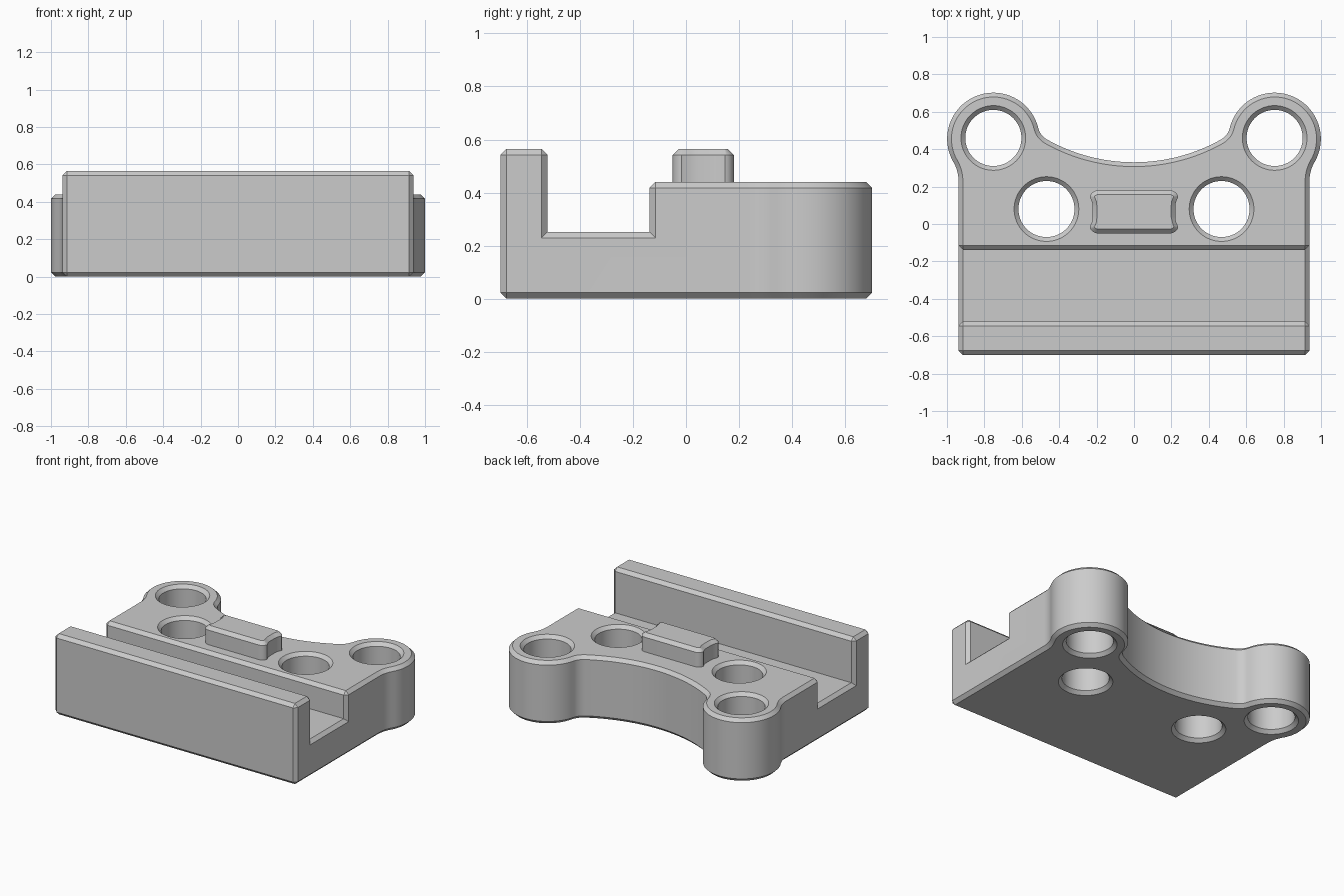
import bpy, bmesh
from math import sin, cos, pi, atan2, hypot, radians, sqrt
from mathutils import Vector

CHAMFER = 0.023
HALF_W, FRONT, TOP, WALL_TOP = 0.938, -0.70, 0.44, 0.565
LOBE, LOBE_R = Vector((0.752, 0.455)), 0.247
HOLES = [(0.752, 0.46), (0.468, 0.08)]
HOLE_R = 0.15

if "Cube" in bpy.data.objects:
    bpy.data.objects.remove(bpy.data.objects["Cube"])

grey = bpy.data.materials.new("plain grey")
grey.use_nodes = True
grey.diffuse_color = (0.6, 0.6, 0.6, 1)
grey.node_tree.nodes["Principled BSDF"].inputs["Base Color"].default_value = grey.diffuse_color


def arc(c, r, a0, a1, n):
    return [Vector((c[0] + r * cos(a0 + (a1 - a0) * i / n),
                    c[1] + r * sin(a0 + (a1 - a0) * i / n))) for i in range(n + 1)]


def angle(a, b):
    return atan2(b[1] - a[1], b[0] - a[0])


def prism(bm, outline, vec):
    """Extrude a flat loop of 3D points along a vector."""
    face = bm.faces.new([bm.verts.new(p) for p in outline])
    ext = bmesh.ops.extrude_face_region(bm, geom=[face])
    bmesh.ops.translate(bm, vec=vec, verts=[g for g in ext["geom"] if isinstance(g, bmesh.types.BMVert)])
    bmesh.ops.recalc_face_normals(bm, faces=bm.faces)


def make(name, bm):
    me = bpy.data.meshes.new(name)
    bm.to_mesh(me)
    bm.free()
    ob = bpy.data.objects.new(name, me)
    bpy.context.scene.collection.objects.link(ob)
    me.materials.append(grey)
    return ob


def cut(ob, cutter):
    mod = ob.modifiers.new("cut", "BOOLEAN")
    mod.operation, mod.solver, mod.object = "DIFFERENCE", "EXACT", cutter
    deps = bpy.context.evaluated_depsgraph_get()
    me = bpy.data.meshes.new_from_object(ob.evaluated_get(deps))
    ob.modifiers.clear()
    ob.data = me
    bpy.data.objects.remove(cutter)


def chamfer(bm, keep):
    edges = [e for e in bm.edges if len(e.link_faces) == 2
             and e.calc_face_angle_signed(0) > radians(40) and keep(e)]
    bmesh.ops.bevel(bm, geom=edges, offset=CHAMFER, segments=1, profile=0.5,
                    affect="EDGES", offset_type="OFFSET", clamp_overlap=False)


def smooth(ob):
    bpy.ops.object.select_all(action="DESELECT")
    ob.select_set(True)
    bpy.context.view_layer.objects.active = ob
    bpy.ops.object.shade_smooth_by_angle(angle=radians(30))


# Plan outline, right half: side, outer fillet, lobe, inner fillet, rear sweep
out_r, in_r = 0.2, 0.1
big, big_r = Vector((0, 1.28)), 0.95
dx = HALF_W + out_r - LOBE.x
out_c = Vector((HALF_W + out_r, LOBE.y - sqrt((LOBE_R + out_r) ** 2 - dx ** 2)))
# Inner fillet centre: where the two offset circles meet
ra, rb, gap = LOBE_R + in_r, big_r - in_r, big - LOBE
d = gap.length
u = gap / d
along = (ra ** 2 - rb ** 2 + d ** 2) / (2 * d)
side = sqrt(ra ** 2 - along ** 2)
options = [LOBE + u * along + s * side * Vector((-u.y, u.x)) for s in (1, -1)]
in_c = min(options, key=lambda p: p.y)
to_lobe, sweep = angle(out_c, LOBE), angle(big, in_c)

half = [Vector((HALF_W, FRONT))]
half += arc(out_c, out_r, pi, to_lobe, 8)
half += arc(LOBE, LOBE_R, to_lobe - pi, angle(LOBE, in_c), 48)[1:]
half += arc(in_c, in_r, angle(in_c, LOBE), sweep, 10)[1:]
half += arc(big, big_r, sweep, -pi / 2, 16)[1:]
outline = half + [Vector((-p.x, p.y)) for p in reversed(half[:-1])]

# Body block with the channel and rear deck cut down
bm = bmesh.new()
prism(bm, [(p.x, p.y, 0) for p in outline], (0, 0, WALL_TOP))
body = make("body", bm)
step = [(-0.522, 0.252), (-0.138, 0.252), (-0.138, TOP), (1, TOP), (1, 1), (-0.522, 1)]
bm = bmesh.new()
prism(bm, [(-1.2, y, z) for y, z in step], (2.4, 0, 0))
cut(body, make("channel_cutter", bm))

# Chamfer every outside edge
bm = bmesh.new()
bm.from_mesh(body.data)
bmesh.ops.remove_doubles(bm, verts=bm.verts, dist=0.0001)
bmesh.ops.dissolve_limit(bm, angle_limit=radians(0.5), verts=bm.verts, edges=bm.edges)
chamfer(bm, lambda e: True)
bm.to_mesh(body.data)
bm.free()

# Through holes, flared at both ends
flare = HOLE_R + 2 * CHAMFER
rings = [(flare, -CHAMFER), (HOLE_R, CHAMFER), (HOLE_R, TOP - CHAMFER), (flare, TOP + CHAMFER)]
bm = bmesh.new()
for hx, hy in HOLES:
    for s in (1, -1):
        loops = [[bm.verts.new((p.x, p.y, z)) for p in arc((s * hx, hy), r, 0, 2 * pi, 64)[:-1]]
                 for r, z in rings]
        bm.faces.new(loops[0])
        bm.faces.new(loops[-1])
        for a, b in zip(loops, loops[1:]):
            for i in range(64):
                j = (i + 1) % 64
                bm.faces.new((a[i], a[j], b[j], b[i]))
bmesh.ops.recalc_face_normals(bm, faces=bm.faces)
cut(body, make("hole_cutter", bm))
smooth(body)

# Raised key between the holes: rounded corners, sides hollowed around the holes
key_y, key_h, corner = 0.065, 0.115, 0.045
hole = HOLES[1]
quad = arc((0.193, key_h - corner), corner, pi / 2, 0.25, 8)
edge_x = lambda y: hole[0] - sqrt(0.247 ** 2 - (key_y + y - hole[1]) ** 2)
quad += [Vector((edge_x(y), y)) for y in (0.05, 0.025)]
right = quad + [Vector((edge_x(0), 0))] + [Vector((p.x, -p.y)) for p in reversed(quad)]
loop = right + [Vector((-p.x, p.y)) for p in reversed(right)]
bm = bmesh.new()
prism(bm, [(p.x, p.y + key_y, TOP - 0.01) for p in loop], (0, 0, WALL_TOP - TOP + 0.01))
chamfer(bm, lambda e: all(v.co.z > WALL_TOP - 0.001 for v in e.verts))
smooth(make("raised_key", bm))
